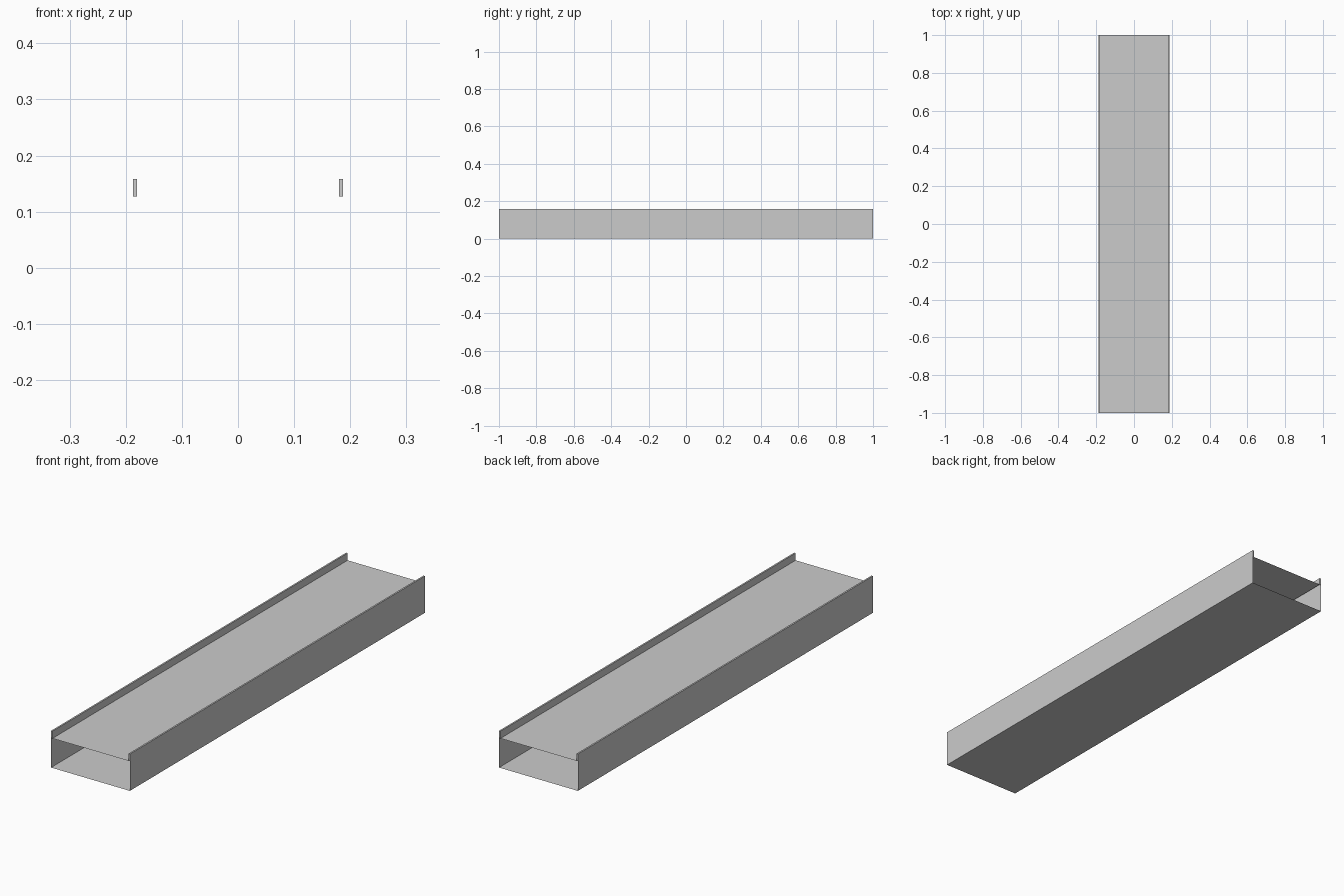
import bpy
import bmesh

if "Cube" in bpy.data.objects:
    bpy.data.objects.remove(bpy.data.objects["Cube"])

HALF_LENGTH = 1.0
OUTER, INNER = 0.187, 0.180
DECK_Z, TOP_Z = 0.127, 0.158


def sweep(name, profile, caps=False):
    """Run an open (x, z) profile along y; optionally cap both ends."""
    bm = bmesh.new()
    front = [bm.verts.new((x, -HALF_LENGTH, z)) for x, z in profile]
    back = [bm.verts.new((x, HALF_LENGTH, z)) for x, z in profile]
    for i in range(len(profile) - 1):
        bm.faces.new((front[i], front[i + 1], back[i + 1], back[i]))
    if caps:
        bm.faces.new(front[::-1])
        bm.faces.new(back)
    mesh = bpy.data.meshes.new(name)
    bm.to_mesh(mesh)
    bm.free()
    obj = bpy.data.objects.new(name, mesh)
    bpy.context.collection.objects.link(obj)
    return obj


# Base: underside and lower side walls, open at both ends
sweep("base_channel", [(OUTER, DECK_Z), (OUTER, 0), (-OUTER, 0), (-OUTER, DECK_Z)])

# Walking surface
sweep("deck", [(-INNER, DECK_Z), (INNER, DECK_Z)][::-1]).data.flip_normals()

# Thin raised edge rails with closed ends
right = [(INNER, DECK_Z), (INNER, TOP_Z), (OUTER, TOP_Z), (OUTER, DECK_Z)]
sweep("right_rail", right[::-1], caps=True)
sweep("left_rail", [(-x, z) for x, z in right], caps=True)
